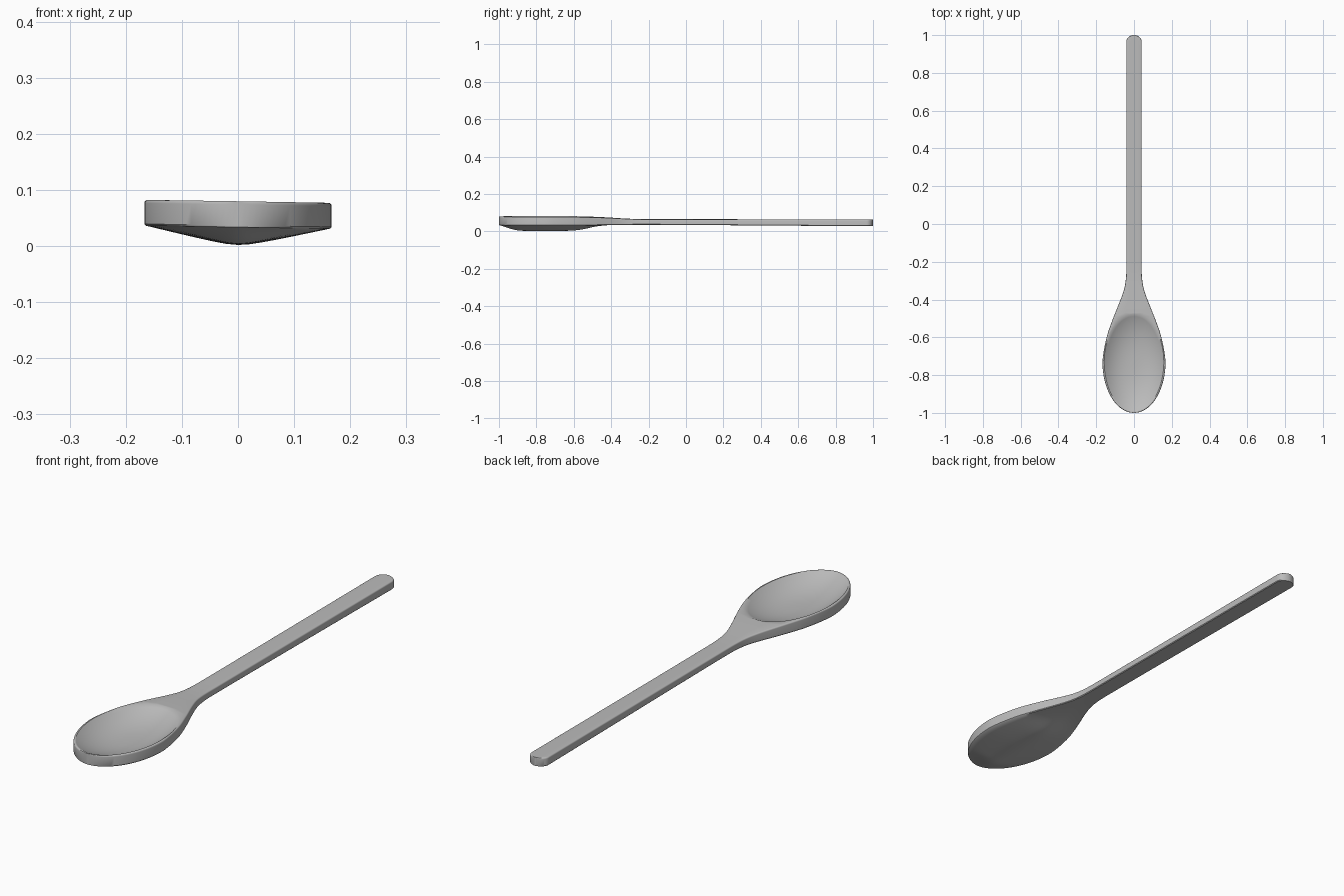
import bpy
import bmesh
import math

cube = bpy.data.objects.get("Cube")
if cube:
    bpy.data.objects.remove(cube)

grey = bpy.data.materials.new("plain grey")
grey.use_nodes = True
grey.diffuse_color = (0.5, 0.5, 0.5, 1)
grey.node_tree.nodes["Principled BSDF"].inputs["Base Color"].default_value = (0.5, 0.5, 0.5, 1)


def curve(points, y):
    """Smooth curve through sorted (y, value) points."""
    if y <= points[0][0]:
        return points[0][1]
    if y >= points[-1][0]:
        return points[-1][1]

    def slope(k):
        a, b = points[max(k - 1, 0)], points[min(k + 1, len(points) - 1)]
        return (b[1] - a[1]) / (b[0] - a[0])

    i = max(k for k, p in enumerate(points) if p[0] <= y)
    (y0, v0), (y1, v1) = points[i], points[i + 1]
    h = y1 - y0
    t = (y - y0) / h
    return ((1 + 2 * t) * (1 - t) ** 2 * v0 + t * (1 - t) ** 2 * h * slope(i)
            + t * t * (3 - 2 * t) * v1 + t * t * (t - 1) * h * slope(i + 1))


BOWL_Y = -0.73
WIDTH = [(BOWL_Y - 0.08, 0.16), (BOWL_Y, 0.167), (-0.6, 0.145), (-0.5, 0.111), (-0.4, 0.071),
         (-0.34, 0.051), (-0.28, 0.042), (-0.2, 0.04), (1, 0.041)]
TOP = [(-1, 0.08), (-0.6, 0.079), (-0.45, 0.075), (-0.3, 0.067), (-0.2, 0.065), (1, 0.064)]
EDGE = [(-1, 0.034), (-0.5, 0.034), (-0.25, 0.036), (0, 0.035), (1, 0.028)]
KEEL = [(-1, 0.034), (-0.91, 0.007), (-0.85, 0.003), (-0.65, 0.003), (-0.57, 0.008),
        (-0.47, 0.028), (-0.38, 0.035), (-0.25, 0.036), (0, 0.035), (1, 0.028)]
TILT = -0.016


def half_width(y):
    if y < BOWL_Y:
        return 0.167 * math.sqrt(max(0, 1 - ((y - BOWL_Y) / 0.27) ** 2))
    w = curve(WIDTH, y)
    if y > 0.965:
        w *= math.sqrt(max(0, 1 - ((y - 0.965) / 0.035) ** 2))
    return w


def section(y):
    """Closed cross-section: ridged underside, upright sides, eased corners."""
    w = max(half_width(y), 0.002)
    top, edge, keel = curve(TOP, y), curve(EDGE, y), curve(KEEL, y)
    r = min(0.006, w * 0.4)
    soft = 0.17
    half = []
    for j in range(9):
        s = j / 8
        f = (math.hypot(s, soft) - soft) / (math.hypot(1, soft) - soft)
        half.append(((w - r / 2) * s, keel + (edge - keel) * f))
    half.append((w, edge + r / 2))
    for k in range(5):
        a = k * math.pi / 8
        half.append((w - r + r * math.cos(a), top - r + r * math.sin(a)))
    half += [((w - r) * 0.5, top), (0, top)]
    loop = half + [(-x, z) for x, z in reversed(half[1:-1])]
    return [(x, y, z + TILT * x) for x, z in loop]


def loft(name, rings):
    bm = bmesh.new()
    rows = [[bm.verts.new(p) for p in ring] for ring in rings]
    n = len(rows[0])
    for a, b in zip(rows, rows[1:]):
        for i in range(n):
            bm.faces.new((a[i], a[(i + 1) % n], b[(i + 1) % n], b[i]))
    bm.faces.new(rows[0])
    bm.faces.new(rows[-1])
    bmesh.ops.recalc_face_normals(bm, faces=bm.faces)
    mesh = bpy.data.meshes.new(name)
    bm.to_mesh(mesh)
    bm.free()
    mesh.materials.append(grey)
    obj = bpy.data.objects.new(name, mesh)
    bpy.context.collection.objects.link(obj)
    return obj


# Spoon body: stations crowd together at both rounded ends
stations = [BOWL_Y - 0.27 * math.cos(k * math.pi / 48) for k in range(24)]
stations += [BOWL_Y + 0.02 * k for k in range(30)]
stations += [-0.1 + 0.1 * k for k in range(11)]
stations += [0.965 + 0.035 * math.sin(k * math.pi / 20) for k in range(11)]
spoon = loft("spoon", [section(y) for y in stations])


# Hollow of the bowl: a shallow oval dish used as a cutter
def dish_ring(r):
    z = 0.079 - 0.048 * (1 - r ** 2.6)
    ring = []
    for k in range(64):
        a = k * math.tau / 64
        x = 0.157 * r * math.cos(a)
        ring.append((x, BOWL_Y + 0.261 * r * math.sin(a), z + TILT * x))
    return ring


cutter = loft("bowl_cutter", [dish_ring(0.06 + k * 0.0784) for k in range(15)])
cutter.hide_render = True

cut = spoon.modifiers.new("hollow", "BOOLEAN")
cut.operation = "DIFFERENCE"
cut.solver = "EXACT"
cut.object = cutter
bpy.ops.object.select_all(action="DESELECT")
spoon.select_set(True)
bpy.context.view_layer.objects.active = spoon
bpy.ops.object.modifier_apply(modifier=cut.name)
bpy.data.objects.remove(cutter)
bpy.ops.object.shade_smooth_by_angle(angle=math.radians(35))
